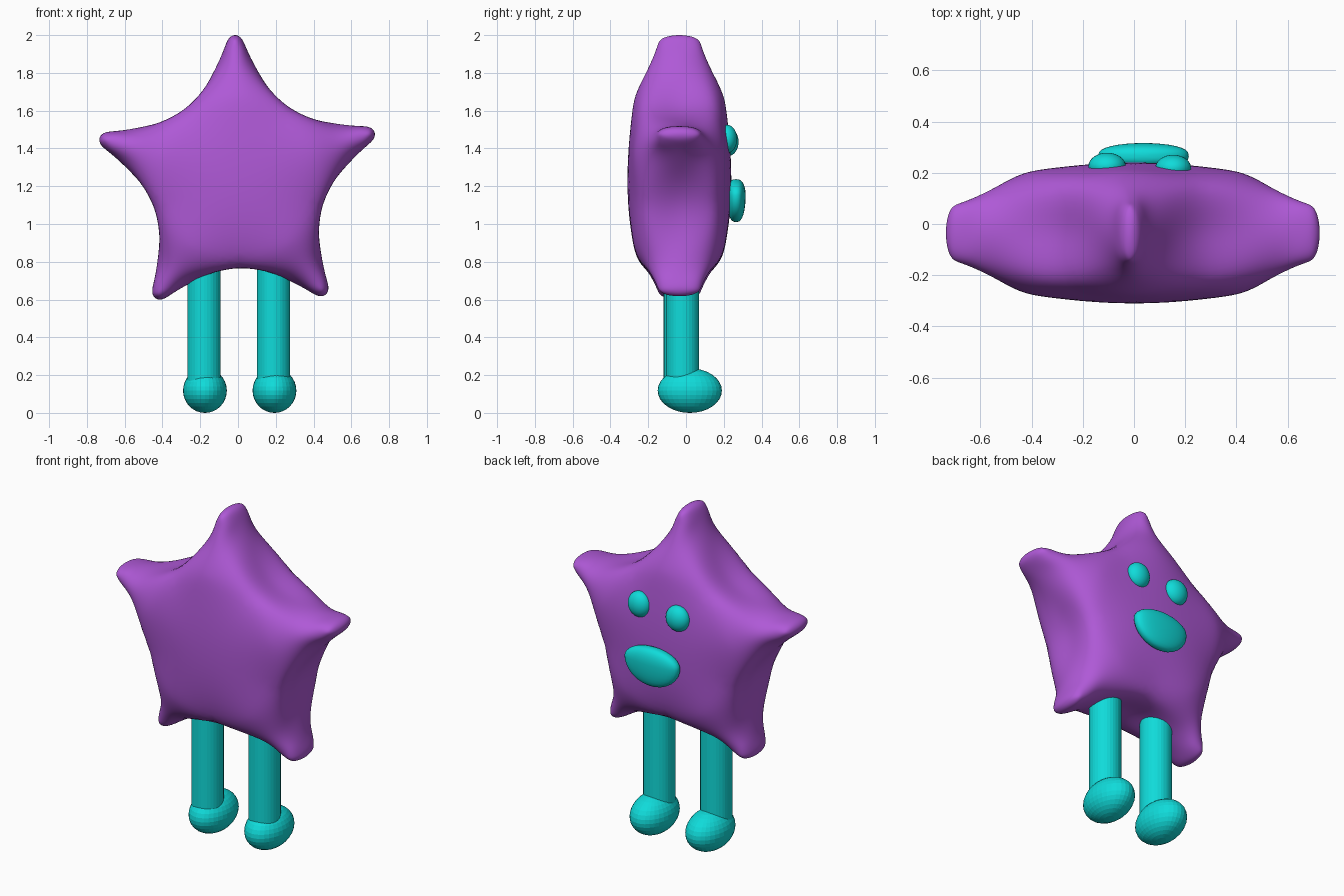
import bpy, bmesh, math
from mathutils import Vector

cube = bpy.data.objects.get("Cube")
if cube:
    bpy.data.objects.remove(cube, do_unlink=True)


def material(name, rgb):
    m = bpy.data.materials.new(name)
    m.use_nodes = True
    m.diffuse_color = (*rgb, 1)
    m.node_tree.nodes["Principled BSDF"].inputs["Base Color"].default_value = (*rgb, 1)
    return m


PURPLE = material("purple", (0.43, 0.10, 0.68))
TEAL = material("teal", (0.005, 0.71, 0.70))


def finish(name, bm, mat, smooth):
    bmesh.ops.recalc_face_normals(bm, faces=bm.faces)
    for f in bm.faces:
        f.smooth = smooth
    mesh = bpy.data.meshes.new(name)
    bm.to_mesh(mesh)
    bm.free()
    mesh.materials.append(mat)
    obj = bpy.data.objects.new(name, mesh)
    bpy.context.collection.objects.link(obj)
    return obj


def limit_position(v):
    """Where a subdivided surface settles for this cage vertex."""
    n = len(v.link_edges)
    total = Vector()
    for e in v.link_edges:
        total += (e.verts[0].co + e.verts[1].co) / 2
    for f in v.link_faces:
        total += f.calc_center_median()
    return v.co * (n - 3) / (n + 5) + total * 4 / (n * (n + 5))


# Star body: five tapering arms around a thick middle
CENTRE = Vector((0, -0.035, 1.235))
TURN = math.radians(1.2)
VALLEY, VALLEY_CORNER = 0.46, 0.435
HALF = math.radians(36)
# each section: (distance, half width, half depth, corner width, corner depth)
SECTIONS = [(0.57, 0.12, 0.175, 0.088, 0.125),
            (0.69, 0.06, 0.122, 0.045, 0.093),
            (0.745, 0.035, 0.092, 0.025, 0.068)]
TIP = 0.766


def section(side, ridge, corner):
    """Eight (distance, width, depth) points round an arm."""
    (ds, w), (dr, h), (dc, cw, ch) = side, ridge, corner
    return [(ds, w, 0), (dc, cw, ch), (dr, 0, h), (dc, -cw, ch),
            (ds, -w, 0), (dc, -cw, -ch), (dr, 0, -h), (dc, cw, -ch)]


bm = bmesh.new()
for k in range(5):
    a = math.radians(90 + 72 * k) + TURN
    out = Vector((math.cos(a), 0, math.sin(a)))
    across = Vector((-math.sin(a), 0, math.cos(a)))

    def vert(p):
        return bm.verts.new(CENTRE + out * p[0] + across * p[1] + Vector((0, p[2], 0)))

    base = section((VALLEY * math.cos(HALF), VALLEY * math.sin(HALF)), (0.43, 0.236),
                   (VALLEY_CORNER * math.cos(HALF), VALLEY_CORNER * math.sin(HALF), 0.205))
    rings = [[vert(p) for p in base]]
    for d, w, h, cw, ch in SECTIONS:
        rings.append([vert(p) for p in section((d, w), (d, h), (d, cw, ch))])
    for r0, r1 in zip(rings, rings[1:]):
        for i in range(8):
            j = (i + 1) % 8
            bm.faces.new((r0[i], r0[j], r1[j], r1[i]))
    tip, last = vert((TIP, 0, 0)), rings[-1]
    for i in range(0, 8, 2):
        bm.faces.new((tip, last[i], last[i + 1], last[(i + 2) % 8]))
    for depth, ids in ((0.275, (1, 2, 3)), (-0.275, (5, 6, 7))):
        bm.faces.new([vert((0, 0, depth))] + [rings[0][i] for i in ids])
bmesh.ops.remove_doubles(bm, verts=bm.verts, dist=0.001)

# Push the cage out so that the smoothed surface passes through the points
targets = [(v, v.co.copy()) for v in bm.verts]
for _ in range(8):
    moves = [(v, t - limit_position(v)) for v, t in targets]
    for v, m in moves:
        v.co += m
body = finish("star_body", bm, PURPLE, True)
sub = body.modifiers.new("Subdivision", "SUBSURF")
sub.levels = sub.render_levels = 3


def ellipsoid(name, centre, radii, shape=lambda c: c, smooth=False):
    bm = bmesh.new()
    bmesh.ops.create_uvsphere(bm, u_segments=32, v_segments=16, radius=1)
    for v in bm.verts:
        c = shape(v.co.copy())
        v.co = Vector([c[i] * radii[i] + centre[i] for i in range(3)])
    return finish(name, bm, TEAL, smooth)


# Legs and feet
for side, x, y in (("left", 0.188, -0.018), ("right", -0.18, -0.03)):
    bm = bmesh.new()
    bmesh.ops.create_cone(bm, cap_ends=True, segments=32, radius1=0.088,
                          radius2=0.088, depth=0.8)
    bmesh.ops.translate(bm, verts=bm.verts, vec=(x, y, 0.52))
    finish(side + "_leg", bm, TEAL, False)
    ellipsoid(side + "_foot", (x + 0.005, 0.02, 0.118), (0.116, 0.17, 0.118))

# Eyes
ellipsoid("left_eye", (0.153, 0.218, 1.45), (0.07, 0.052, 0.075), smooth=True)
ellipsoid("right_eye", (-0.105, 0.225, 1.435), (0.073, 0.053, 0.075), smooth=True)


# Mouth: a cushion with a flatter top and a deep lower lip
def mouth_shape(c):
    c.y = math.copysign(abs(c.y) ** 0.75, c.y)
    c.z *= 0.6 if c.z > 0 else 1
    return c


ellipsoid("mouth", (0.037, 0.265, 1.152), (0.177, 0.051, 0.142), mouth_shape, True)
